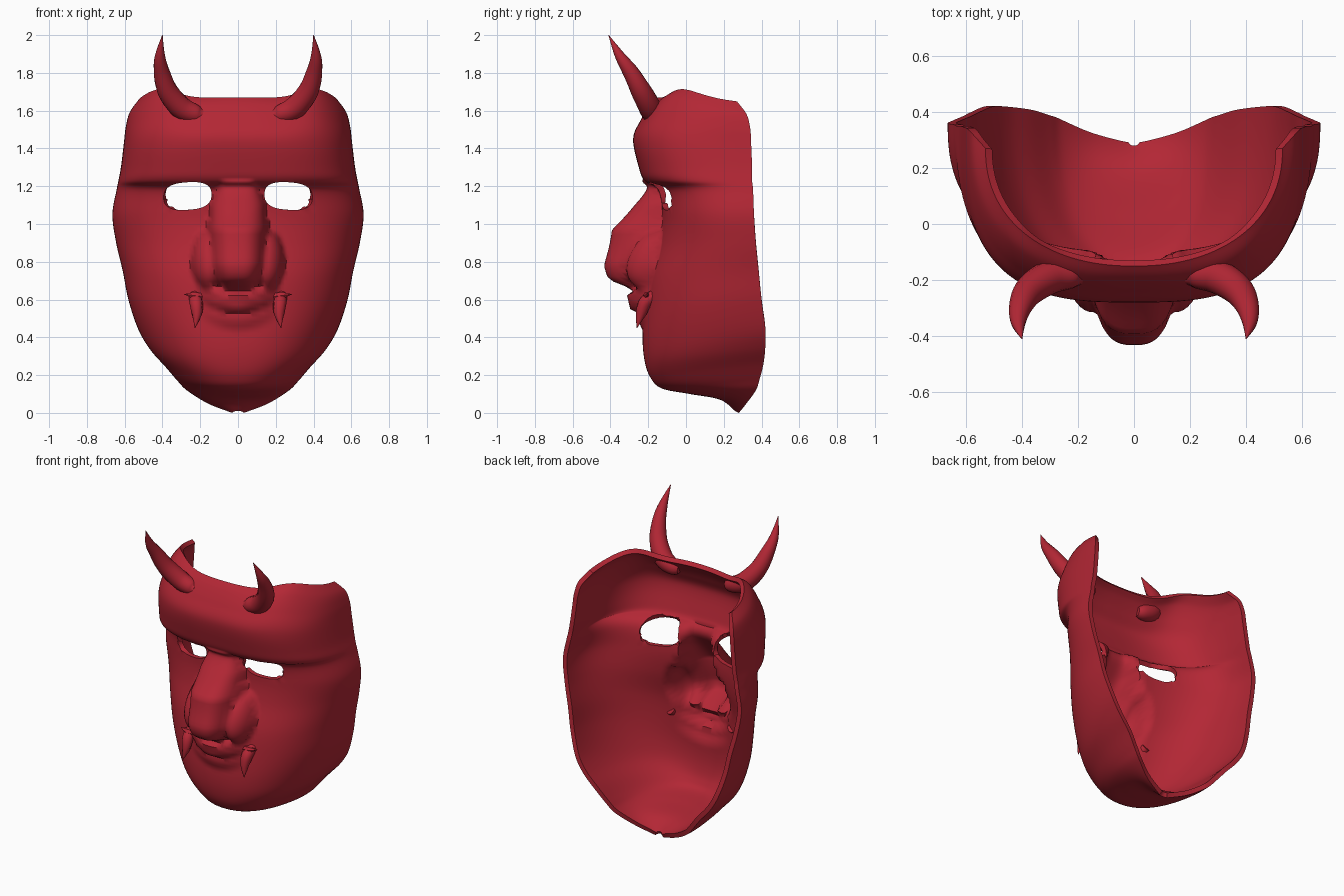
import bpy, bmesh, math
from mathutils import Vector

if "Cube" in bpy.data.objects:
    bpy.data.objects.remove(bpy.data.objects["Cube"])

red = bpy.data.materials.new("deep_red")
red.diffuse_color = (0.45, 0.02, 0.035, 1)
red.use_nodes = True
red.node_tree.nodes["Principled BSDF"].inputs["Base Color"].default_value = red.diffuse_color


def spline(keys, steps):
    """Smooth curve through key tuples; steps = samples per span."""
    out = []
    for i in range(len(keys) - 1):
        p0, p1 = keys[max(i - 1, 0)], keys[i]
        p2, p3 = keys[i + 1], keys[min(i + 2, len(keys) - 1)]
        for s in range(steps):
            t = s / steps
            out.append([0.5 * (2 * b + (c - a) * t + (2 * a - 5 * b + 4 * c - d) * t * t
                               + (3 * b - a - 3 * c + d) * t ** 3)
                        for a, b, c, d in zip(p0, p1, p2, p3)])
    return out + [list(keys[-1])]


def lerp(table, v):
    """Piecewise linear lookup in ascending (key, value) pairs."""
    if v <= table[0][0] or v >= table[-1][0]:
        return table[0][1] if v <= table[0][0] else table[-1][1]
    for (a, fa), (b, fb) in zip(table, table[1:]):
        if v <= b:
            return fa + (fb - fa) * (v - a) / (b - a)


def finish(name, bm, thickness=0):
    me = bpy.data.meshes.new(name)
    bm.to_mesh(me)
    bm.free()
    ob = bpy.data.objects.new(name, me)
    bpy.context.collection.objects.link(ob)
    me.materials.append(red)
    bpy.ops.object.select_all(action='DESELECT')
    ob.select_set(True)
    bpy.context.view_layer.objects.active = ob
    if thickness:
        mod = ob.modifiers.new("shell", 'SOLIDIFY')
        mod.thickness, mod.offset = thickness, -1
        bpy.ops.object.modifier_apply(modifier=mod.name)
    bpy.ops.object.shade_smooth_by_angle(angle=math.radians(50))
    return ob


# Face sections, top to chin: centre z, rim z, half width, front y, rim y, roundness
SECTIONS = [
    (1.67, 1.62, .53, -.15, .27, 2.2), (1.63, 1.57, .575, -.19, .32, 2.5),
    (1.55, 1.50, .595, -.24, .34, 2.8), (1.45, 1.42, .605, -.28, .345, 3.0),
    (1.30, 1.30, .62, -.25, .35, 3.0), (1.23, 1.23, .633, -.22, .35, 2.9),
    (1.18, 1.18, .643, -.15, .355, 2.6), (1.05, 1.05, .665, -.13, .36, 2.5),
    (.90, .90, .645, -.15, .37, 2.4), (.72, .75, .61, -.20, .385, 2.4),
    (.55, .60, .58, -.22, .40, 2.4), (.40, .45, .53, -.23, .42, 2.4),
    (.28, .35, .47, -.22, .42, 2.4), (.19, .26, .39, -.19, .41, 2.3),
    (.13, .18, .325, -.13, .39, 2.2), (.10, .12, .27, .02, .37, 2.1),
    (.07, .05, .16, .18, .32, 2.0), (.01, .00, .03, .26, .28, 2.0)]

NOSE_DEPTH = [(.64, 0), (.68, .15), (.71, .21), (.78, .25), (.97, .255), (1.1, .14), (1.2, .04), (1.24, 0)]
NOSE_WIDTH = [(.64, .08), (.70, .12), (.78, .15), (.97, .16), (1.1, .145), (1.22, .09)]
LIPS = [(-.10, 0), (-.04, .03), (-.005, .03), (.015, .075), (.09, .10), (.13, .04), (.16, 0)]


def relief(x, z):
    """How far nose, nostril wings and lips stand out from the face."""
    x = abs(x)
    u = x / lerp(NOSE_WIDTH, z)
    nose = lerp(NOSE_DEPTH, z) * math.sqrt(max(0, 1 - u ** 3))
    r = ((x - .155) / .09) ** 2 + ((z - .81) / .16) ** 2
    wing = .14 * math.sqrt(max(0, 1 - r))
    lips = lerp(LIPS, z - .535 - 1.5 * x * x) * max(0, 1 - (x / .22) ** 2)
    return max(nose, wing, lips)


# Mask shell
COLS = 112
bm = bmesh.new()
grid = []
for zc, zr, w, yf, yb, n in spline(SECTIONS, 7):
    row = []
    for j in range(COLS + 1):
        u = 2 * j / COLS - 1
        a = math.pi / 2 * abs(u) ** (n / 2)
        x = math.copysign(w * math.sin(a) ** (2 / n), u)
        f = 1 - max(0, math.cos(a)) ** (2 / n)
        z = zc + (zr - zc) * f
        # raised temples along the top edge
        z += .06 * math.exp(-((abs(x) - .42) / .13) ** 2) * max(0, (zc - 1.4) / .27)
        row.append(bm.verts.new((x, yf + (yb - yf) * f - relief(x, z), z)))
    grid.append(row)
for r0, r1 in zip(grid, grid[1:]):
    for j in range(COLS):
        bm.faces.new((r0[j], r1[j], r1[j + 1], r0[j + 1]))


# Eye openings: remove the faces inside, then pull the edge onto a clean outline
def eye(co):
    dx, dz = abs(co.x) - .267, co.z - 1.148 + .06 * (abs(co.x) - .267)
    return (abs(dx / .127) ** 2.6 + abs(dz / .073) ** 2.6) ** (1 / 2.6)


rim = {v for v in bm.verts if v.is_boundary}
holes = [f for f in bm.faces if eye(f.calc_center_median()) < 1]
bmesh.ops.delete(bm, geom=holes, context='FACES')
for v in bm.verts:
    if v.is_boundary and v not in rim:
        e = eye(v.co)
        v.co.x = math.copysign(.267 + (abs(v.co.x) - .267) / e, v.co.x)
        v.co.z = 1.148 + (v.co.z - 1.148) / e
finish("mask_face", bm, .03)


def tapered(name, keys, side, sides=14):
    """Curved spike through (x, y, z, radius) keys."""
    pts = spline(keys, 5)
    pos = [Vector((p[0] * side, p[1], p[2])) for p in pts]
    bm = bmesh.new()
    rings = []
    for i, (c, p) in enumerate(zip(pos, pts)):
        d = pos[min(i + 1, len(pos) - 1)] - pos[max(i - 1, 0)]
        q = d.to_track_quat('Z', 'Y')
        r = max(p[3], .0015)
        angles = [2 * math.pi * k / sides for k in range(sides)]
        rings.append([bm.verts.new(c + q @ Vector((r * math.cos(t), r * math.sin(t), 0))) for t in angles])
    for a, b in zip(rings, rings[1:]):
        for k in range(sides):
            m = (k + 1) % sides
            bm.faces.new((a[k], a[m], b[m], b[k]))
    bm.faces.new(rings[0][::-1])
    bm.faces.new(rings[-1])
    bmesh.ops.recalc_face_normals(bm, faces=bm.faces)
    finish(name, bm)


HORN = [(.18, -.185, 1.575, .03), (.22, -.18, 1.58, .05), (.30, -.19, 1.615, .06), (.37, -.235, 1.70, .055),
        (.403, -.29, 1.80, .043), (.413, -.35, 1.89, .027), (.40, -.41, 2.0, .001)]
FANG = [(.23, -.16, .625, .03), (.222, -.215, .585, .036), (.218, -.24, .52, .027), (.228, -.26, .45, .001)]
BARB = [(.19, -.20, .615, .02), (.235, -.21, .622, .018), (.285, -.20, .628, .001)]

for side, label in ((-1, "left"), (1, "right")):
    tapered(label + "_horn", HORN, side)
    tapered(label + "_fang", FANG, side, 8)
    tapered(label + "_fang_barb", BARB, side, 6)
